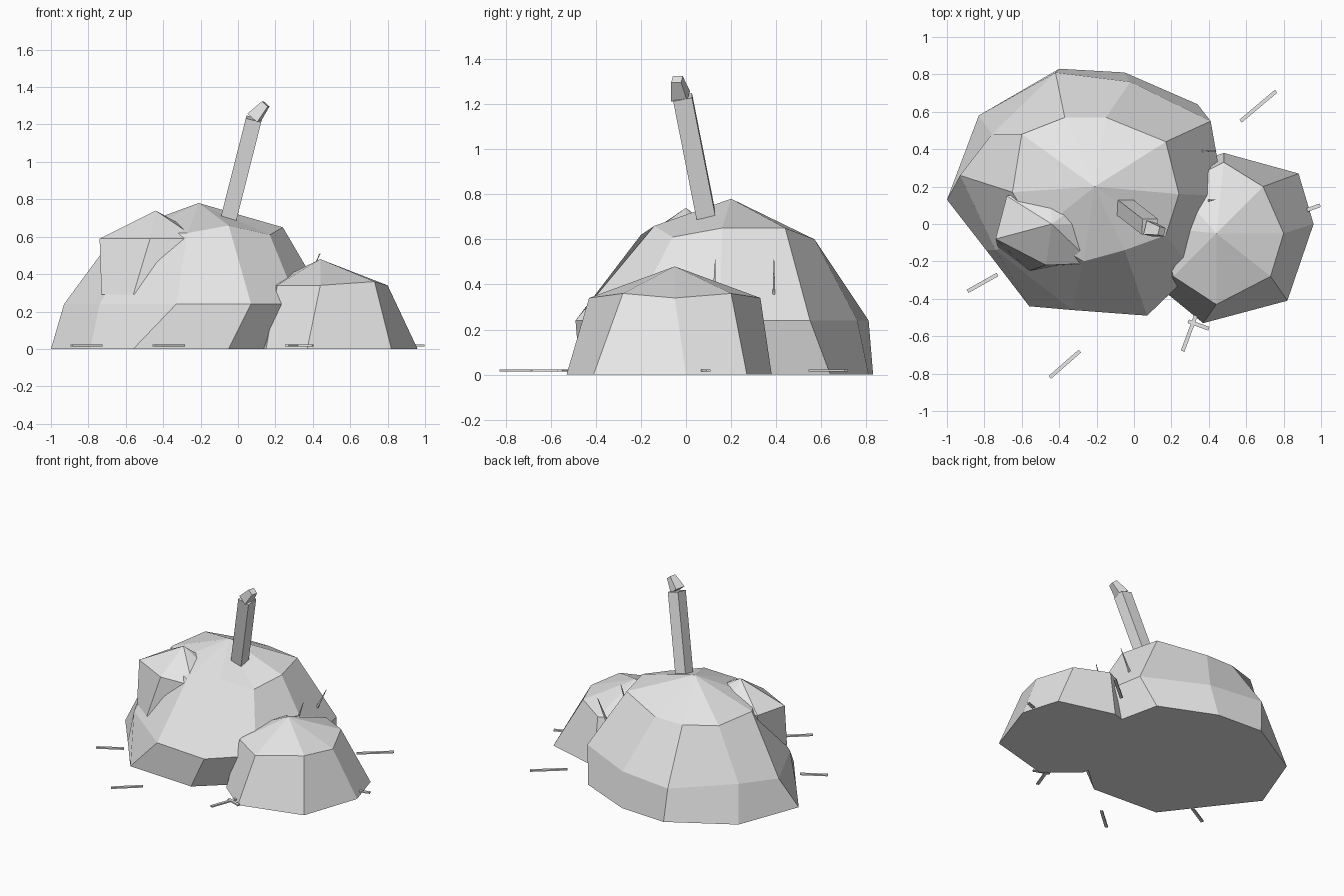
import bpy, bmesh
from mathutils import Vector

grey = bpy.data.materials.new("pale_grey")
grey.diffuse_color = (0.8, 0.8, 0.8, 1)


def finish(name, bm):
    bmesh.ops.recalc_face_normals(bm, faces=bm.faces)
    me = bpy.data.meshes.new(name)
    bm.to_mesh(me)
    bm.free()
    me.materials.append(grey)
    ob = bpy.data.objects.new(name, me)
    bpy.context.collection.objects.link(ob)
    return ob


def mound(name, apex, *rings):
    """Faceted heap: apex fan, then rings of (height, points) down to a flat base."""
    bm = bmesh.new()
    top = bm.verts.new(apex)
    loops = [[bm.verts.new((p[0], p[1], p[2] if len(p) > 2 else z)) for p in pts]
             for z, pts in rings]
    n = len(loops[0])
    for i in range(n):
        j = (i + 1) % n
        bm.faces.new((top, loops[0][i], loops[0][j]))
        for a, b in zip(loops, loops[1:]):
            bm.faces.new((a[i], b[i], b[j], a[j]))
    bm.faces.new(loops[-1])
    return finish(name, bm)


def bar(name, a, b, w, h, taper=1.0):
    """Four-sided bar from a to b, optionally narrowing towards b."""
    a, b = Vector(a), Vector(b)
    d = (b - a).normalized()
    ref = Vector((0, 0, 1)) if abs(d.z) < 0.8 else Vector((0, 1, 0))
    side = d.cross(ref).normalized()
    up = side.cross(d)
    bm = bmesh.new()
    ends = []
    for p, k in ((a, 0.5), (b, 0.5 * taper)):
        ends.append([bm.verts.new(p + side * w * k * s + up * h * k * t)
                     for s, t in ((-1, -1), (1, -1), (1, 1), (-1, 1))])
    for i in range(4):
        j = (i + 1) % 4
        bm.faces.new((ends[0][i], ends[0][j], ends[1][j], ends[1][i]))
    for e in ends:
        bm.faces.new(e)
    return finish(name, bm)


# Main heap
mound("large_mound", (-0.21, 0.20, 0.78),
      (0.62, [(0.24, 0.16, 0.65), (0.17, 0.44, 0.65), (-0.15, 0.57, 0.60), (-0.37, 0.57, 0.60),
              (-0.60, 0.48), (-0.65, 0.17), (-0.52, -0.05), (-0.27, -0.20),
              (-0.05, -0.14, 0.66), (0.17, -0.06, 0.61)]),
      (0.24, [(0.48, 0.15), (0.41, 0.55), (-0.02, 0.76), (-0.42, 0.81), (-0.76, 0.48),
              (-0.93, 0.26), (-0.74, -0.14), (-0.33, -0.46), (0.07, -0.49), (0.32, -0.25)]),
      (0, [(0.45, 0.15), (0.34, 0.64), (-0.05, 0.81), (-0.40, 0.83), (-0.83, 0.58),
           (-1.0, 0.13), (-0.79, -0.14), (-0.56, -0.44), (-0.05, -0.47), (0.20, -0.25)]))

# Lower heap on the right
mound("small_mound", (0.44, -0.05, 0.48),
      (0.34, [(0.80, -0.05), (0.69, 0.20, 0.36), (0.48, 0.33), (0.22, 0.20),
              (0.15, -0.02), (0.21, -0.28), (0.44, -0.43), (0.73, -0.28, 0.36)]),
      (0, [(0.96, 0.0), (0.88, 0.27), (0.48, 0.38), (0.10, 0.25),
           (0.05, 0.0), (0.15, -0.35), (0.37, -0.53), (0.82, -0.41)]))

# Clump bulging out of the main heap
mound("upper_clump", (-0.44, 0.0, 0.74),
      (0.59, [(-0.17, 0.0), (-0.25, 0.14), (-0.45, 0.19), (-0.68, 0.15),
              (-0.74, -0.08), (-0.47, -0.22), (-0.22, -0.21)]),
      (0.29, [(-0.22, 0.0), (-0.30, 0.12), (-0.45, 0.15), (-0.64, 0.10),
              (-0.73, -0.12), (-0.56, -0.25), (-0.28, -0.22)]))

# Leaning pole with its knob
bar("pole", (-0.095, 0.125, 0.52), (0.085, -0.015, 1.23), 0.085, 0.085)
bar("pole_tip", (0.085, -0.025, 1.235), (0.148, -0.04, 1.31), 0.075, 0.07, 0.6)

# Loose straws on the ground
for a, b in (((-0.89, -0.36), (-0.73, -0.27)), ((-0.45, -0.82), (-0.29, -0.68)),
             ((0.57, 0.55), (0.76, 0.71)), ((0.83, 0.04), (0.995, 0.10)),
             ((0.26, -0.68), (0.33, -0.49)), ((0.29, -0.52), (0.40, -0.56))):
    bar("ground_straw", (*a, 0.018), (*b, 0.018), 0.02, 0.01)

# Thin stalks poking out between the heaps
bar("stalk", (0.36, 0.39, 0.35), (0.44, 0.39, 0.51), 0.015, 0.012, 0.2)
bar("stalk", (0.39, 0.125, 0.37), (0.435, 0.13, 0.51), 0.012, 0.012, 0.2)
